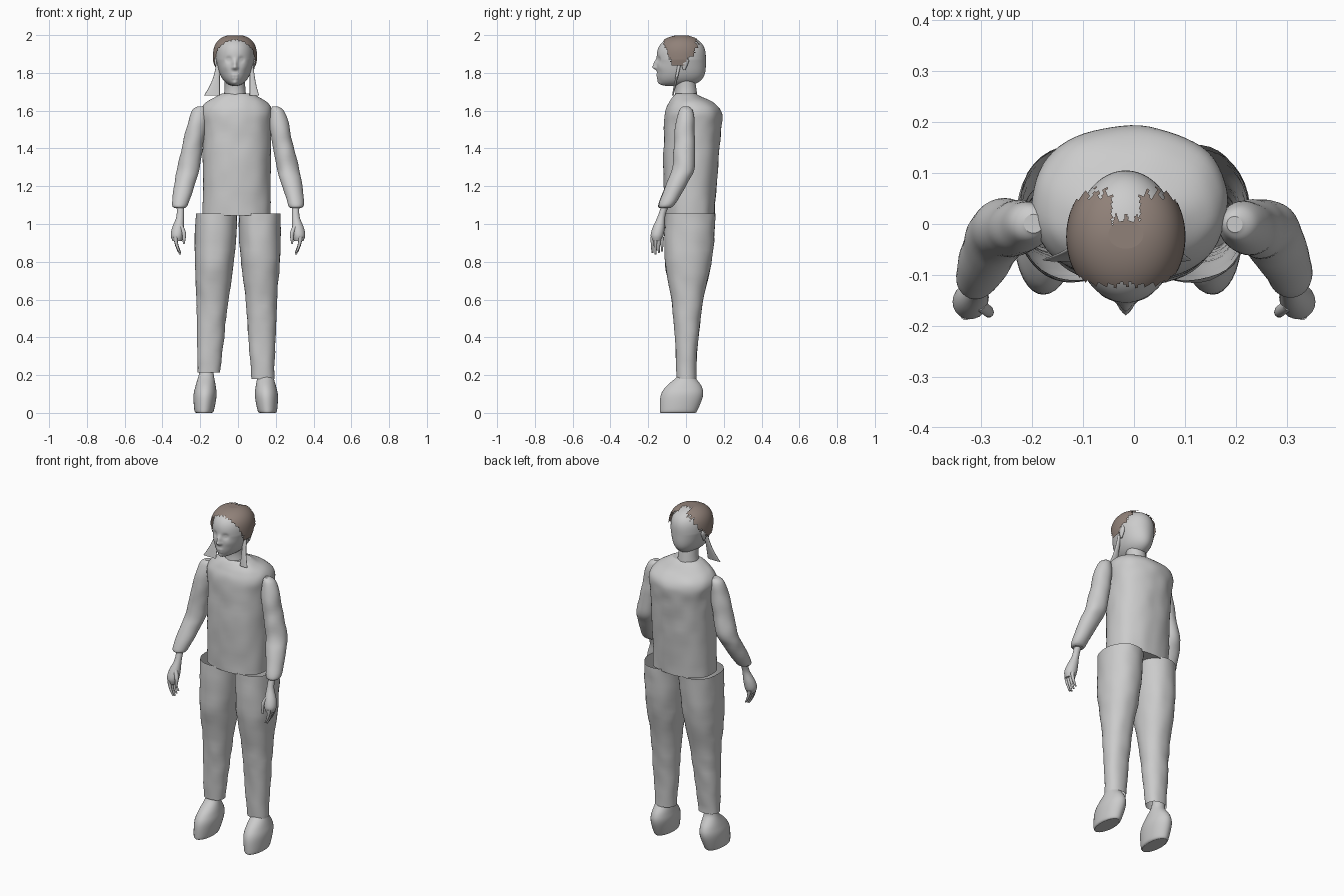
import bpy, bmesh, math
from mathutils import Vector, noise

cube = bpy.data.objects.get("Cube")
if cube:
    bpy.data.objects.remove(cube, do_unlink=True)


def material(name, rgb):
    mat = bpy.data.materials.new(name)
    mat.use_nodes = True
    mat.diffuse_color = (*rgb, 1)
    shader = mat.node_tree.nodes["Principled BSDF"]
    shader.inputs["Base Color"].default_value = (*rgb, 1)
    return mat


GREY = material("pale grey", (.6, .6, .6))
BROWN = material("hair brown", (.28, .22, .19))


def smooth_path(rows, steps):
    """Cubic interpolation through rows of numbers, with level tangents at the ends."""
    path = []
    last = len(rows) - 1
    for i in range(last):
        before, start = Vector(rows[max(i - 1, 0)]), Vector(rows[i])
        end, after = Vector(rows[i + 1]), Vector(rows[min(i + 2, last)])
        leave, arrive = (end - before) / 2, (after - start) / 2
        for step in range(steps):
            t = step / steps
            ease = t * t * (3 - 2 * t)
            path.append(start.lerp(end, ease) + leave * t * (1 - t) ** 2 - arrive * t * t * (1 - t))
    path.append(Vector(rows[last]))
    return path


def loft(name, rows, sides=32, steps=6, power=2, caps=True, mat=GREY, shape=None, keep=None):
    """Skin level rings given as x, y, z, half width, half depth."""
    bm = bmesh.new()
    rings = []
    for x, y, z, width, depth in smooth_path(rows, steps):
        ring = []
        for k in range(sides):
            angle = math.tau * k / sides
            out = Vector((math.cos(angle), math.sin(angle), 0))
            # Higher powers square the ring off
            square = (abs(out.x) ** power + abs(out.y) ** power) ** (1 / power)
            point = Vector((x + width * out.x / square, y + depth * out.y / square, z))
            ring.append(bm.verts.new(shape(point, out) if shape else point))
        rings.append(ring)
    for low, high in zip(rings, rings[1:]):
        for k in range(sides):
            face = bm.faces.new((low[k - 1], low[k], high[k], high[k - 1]))
            face.smooth = True
    if caps:
        bm.faces.new(rings[0])
        bm.faces.new(rings[-1])
    bmesh.ops.recalc_face_normals(bm, faces=bm.faces)
    if keep:
        unwanted = [f for f in bm.faces if not keep(f.calc_center_median())]
        bmesh.ops.delete(bm, geom=unwanted, context="FACES")
    mesh = bpy.data.meshes.new(name)
    bm.to_mesh(mesh)
    bm.free()
    mesh.materials.append(mat)
    bpy.context.collection.objects.link(bpy.data.objects.new(name, mesh))


def limb(name, joints, side, **options):
    """Round limb through joints given as x, y, z, radius."""
    loft(name, [(side * x, y, z, r, r) for x, y, z, r in joints], **options)


def creases(point, out):
    """Soft folds in the cloth."""
    return point + out * .005 * noise.noise(point * 14)


HEAD_X = -.016
EYE_Z = 1.87


def head_rings(extra_width=0, extra_depth=0, count=70):
    """Domed skull above the eyes, tapering to a jaw with a forward chin below them."""
    rings = []
    for i in range(count + 1):
        u = .99 * math.sin(math.pi * (i / count - .5))
        if u > 0:
            z, size = EYE_Z + u * (.125 + extra_depth), math.sqrt(1 - u ** 3)
            jaw, face = 1, size
        else:
            z, size = EYE_Z + u * .14, math.sqrt(1 - u ** 4)
            jaw, face = 1 + .3 * u, size ** .3
        front = -.02 - .135 * face - extra_depth
        back = -.02 + .125 * size + extra_depth
        rings.append((HEAD_X, (front + back) / 2, z, .1 * size * jaw + extra_width, (back - front) / 2))
    return rings


# Facial relief: offset from the centre line, height, push along y, spread
NOSE = [(0, 1.83, -.024, .012), (0, 1.85, -.014, .012), (0, 1.865, -.006, .012)]
MOUTH = [(.01, 1.787, -.005, .01), (.01, 1.771, -.005, .008), (.006, 1.745, -.006, .015)]
EYE = [(.034, EYE_Z, .011, .014), (.034, EYE_Z, -.006, .007)]
CHEEK_AND_NOSTRIL = [(.05, 1.83, -.004, .02), (.012, 1.825, -.006, .006)]
RELIEF = NOSE + [(side * x, z, push, spread) for side in (-1, 1)
                 for x, z, push, spread in MOUTH + EYE + CHEEK_AND_NOSTRIL]


def features(point, out):
    if out.y < 0:
        x, z = point.x - HEAD_X, point.z
        for offset, height, push, spread in RELIEF:
            away = math.hypot(x - offset, z - height) / spread
            point.y += push * math.exp(-away * away) * min(1, -2 * out.y)
    return point


def hair_area(c):
    """Ragged cut at the brow, the nape and the crown."""
    rag = .008 * math.sin(c.x * 310) + .004 * math.sin(c.z * 400)
    front = -.12 + .45 * max(0, 1.955 - c.z)
    back = .06 - .75 * max(0, 1.93 - c.z)
    parting = abs(c.x - HEAD_X) < .027 and c.y > 2 * rag
    return c.z > 1.84 and front < c.y + rag / 2 and c.y < back + rag and not parting


# Head, hair and neck
loft("head", head_rings(), sides=96, steps=1, shape=features)
loft("hair_cap", head_rings(.017, .005), sides=96, steps=1, mat=BROWN, keep=hair_area)
limb("neck", [(HEAD_X, 0, 1.64, .066), (HEAD_X, 0, 1.715, .055), (HEAD_X, -.01, 1.78, .055)], 1)

# Loose locks beside the face, flaring toward the tip
for name, x, lean in (("right_lock", -.106, -.032), ("left_lock", .072, .015)):
    loft(name, [(x + lean * t * t, -.03 - .04 * t, EYE_Z - .19 * t, .01 + abs(lean) * t * t, .01 - .006 * t)
                for t in (0, .25, .5, .75, 1)], sides=16)

# Jacket body with sloping shoulders
jacket = [(.02, 1.045, .18, .13), (.025, 1.3, .18, .145), (.035, 1.5, .182, .15),
          (.04, 1.59, .19, .15), (.03, 1.64, .165, .12), (.005, 1.675, .11, .075), (0, 1.69, .08, .055)]
loft("jacket", [(-.007, *row) for row in jacket], sides=64, power=2.3, shape=creases)

# Half widths and depths by height
LEG = [(1.055, .112, .133), (.82, .104, .126), (.6, .084, .084), (.4, .072, .063)]
SHOE = [(0, .042, .092), (.015, .052, .1), (.09, .061, .112), (.14, .054, .094), (.2, .04, .04), (.24, .035, .035)]

for side, word, hem in ((-1, "right", .215), (1, "left", .18)):
    # Ear
    ear_x = HEAD_X + side * .097
    loft(word + "_ear", [(ear_x, -.01, 1.815, .004, .006), (ear_x, -.005, 1.86, .012, .02),
                         (ear_x, 0, 1.885, .004, .008)], sides=16)

    # Sleeve from shoulder through elbow to cuff
    limb(word + "_sleeve", [(.198, 0, 1.622, .016), (.206, 0, 1.6, .036), (.217, -.005, 1.53, .05),
                            (.238, -.008, 1.42, .055), (.262, -.012, 1.3, .059), (.28, -.04, 1.23, .056),
                            (.305, -.1, 1.11, .044), (.307, -.11, 1.086, .03)], side, shape=creases)

    # Hand with curled fingers and a thumb
    limb(word + "_palm", [(.305, -.11, 1.1, .02), (.306, -.13, 1.04, .02), (.317, -.145, .98, .032),
                          (.322, -.153, .94, .034), (.322, -.155, .91, .025)], side, sides=20)
    for i, finger in enumerate(("index", "middle", "ring", "little")):
        y, length = -.178 + .017 * i, .046 - .004 * abs(i - 1)
        limb(f"{word}_{finger}_finger", [(.33 - .006 * t * t, y, .93 - length * t, .011 - .003 * t)
                                         for t in (0, .5, 1, 1.5, 2)], side, sides=10, steps=3)
    limb(word + "_thumb", [(.304, -.158, .995, .012), (.286, -.172, .95, .011), (.287, -.177, .895, .005)],
         side, sides=10)

    # Trouser leg, open at waist and hem
    leg = LEG + [(hem, .06, .05)]
    loft(word + "_trouser_leg", [(side * (.15 - .035 * z) - .014 * (1.05 - z), .02 * z * z, z, width, depth)
                                 for z, width, depth in leg],
         sides=40, power=2.2, caps=False, shape=creases)

    # Shoe, leaning back from toe to ankle
    loft(word + "_shoe", [(side * (.168 - .06 * z) - .012, -.042 + .22 * z, z, width, depth)
                          for z, width, depth in SHOE])
